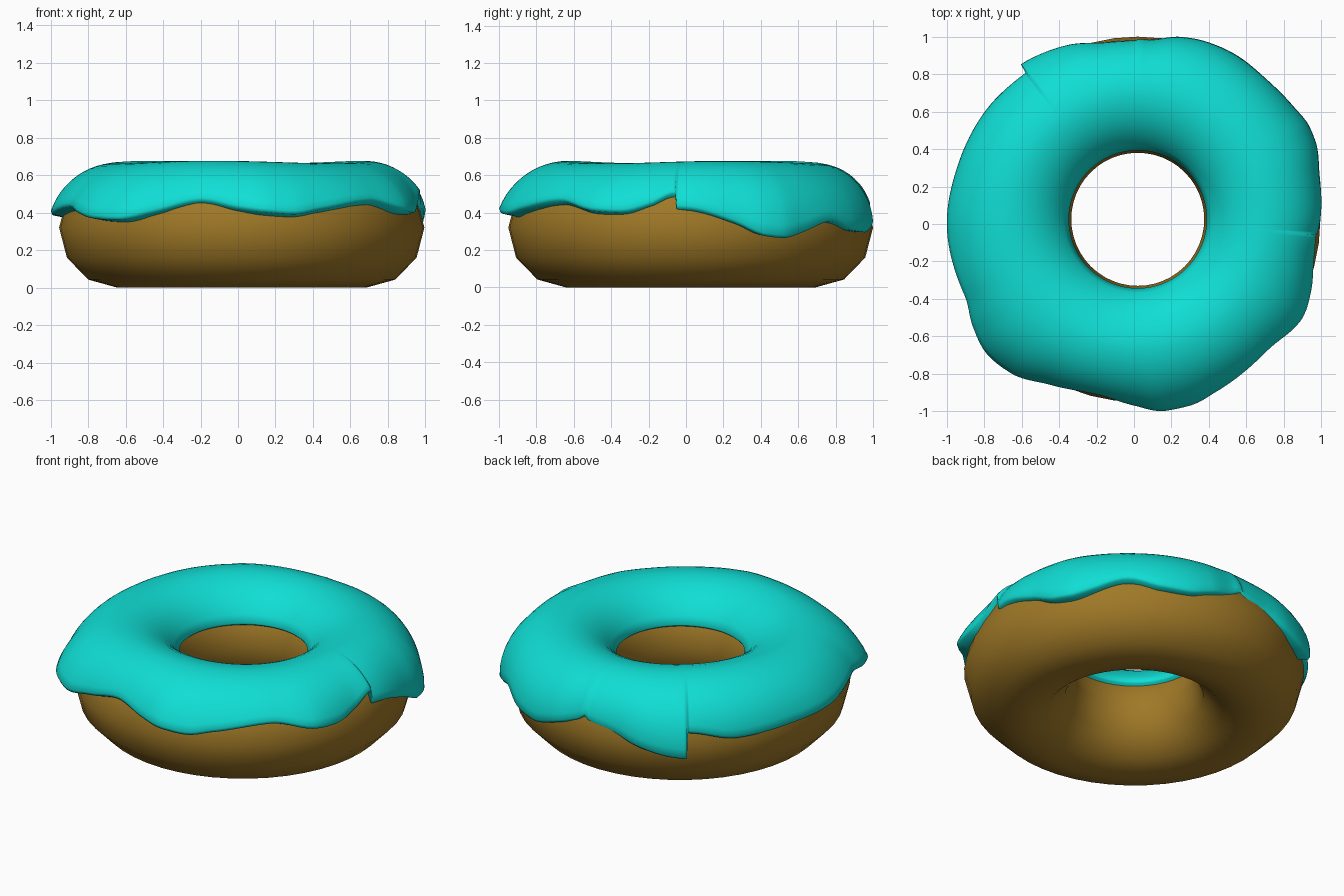
import bpy, bmesh, math

if "Cube" in bpy.data.objects:
    bpy.data.objects.remove(bpy.data.objects["Cube"])

CX, CY, CZ = 0.02, 0.025, 0.32      # ring centre
R = 0.665                           # ring major radius


def material(name, rgb):
    m = bpy.data.materials.new(name)
    m.diffuse_color = (*rgb, 1)
    m.use_nodes = True
    m.node_tree.nodes["Principled BSDF"].inputs["Base Color"].default_value = m.diffuse_color
    return m


def swept_ring(name, columns, closed_section, mat):
    """columns: list of (theta, [(radius, z), ...]) joined all the way round."""
    bm = bmesh.new()
    rings = [[bm.verts.new((CX + r * math.cos(a), CY + r * math.sin(a), z)) for r, z in sec]
             for a, sec in columns]
    n = len(rings[0])
    for i, ring in enumerate(rings):
        nxt = rings[(i + 1) % len(rings)]
        for j in range(n if closed_section else n - 1):
            k = (j + 1) % n
            bm.faces.new((ring[j], nxt[j], nxt[k], ring[k]))
    bmesh.ops.recalc_face_normals(bm, faces=bm.faces)
    for f in bm.faces:
        f.smooth = True
    me = bpy.data.meshes.new(name)
    bm.to_mesh(me)
    bm.free()
    me.materials.append(mat)
    ob = bpy.data.objects.new(name, me)
    bpy.context.collection.objects.link(ob)
    return ob


# Dough: twelve-sided section swept round
section = [(R + 0.31 * math.cos(k * math.pi / 6), CZ + 0.32 * math.sin(k * math.pi / 6))
           for k in range(12)]
swept_ring("dough", [(math.tau * i / 48, section) for i in range(48)], True,
           material("baked brown", (0.35, 0.19, 0.02)))

# Icing edge: angle in degrees, radius and height of the wavy outer lip
EDGE = [(0, .975, .435), (14, 1.0, .36), (23, 1.035, .29), (29, 1.042, .28),
        (36, 1.027, .31), (48, 1.016, .37), (59, 1.023, .32), (68, 1.018, .31),
        (77, 1.0, .35), (87, .96, .41), (90, .96, .45), (91, .955, .42),
        (100, .96, .39), (111, 1.0, .33), (122, 1.027, .29), (127, 1.036, .285),
        (127.5, .985, .43), (144, .998, .38), (163, 1.003, .395), (183, 1.02, .41),
        (204, 1.01, .45), (213, 1.05, .42), (222, 1.08, .39), (231, 1.063, .38),
        (242, 1.0, .42), (257, .96, .48), (269, .995, .44), (278, 1.033, .42),
        (286, 1.033, .41), (295, 1.01, .435), (315, .985, .48), (329, 1.025, .43),
        (338, 1.0, .42), (347, .965, .46), (355, .955, .52), (355.5, .96, .44)]
N = len(EDGE)


def key(i):
    a, r, z = EDGE[i % N]
    return a + 360 * (i // N), r, z


def slope(i, c):
    p, q, s = key(i - 1), key(i), key(i + 1)
    a, b = (q[c] - p[c]) / (q[0] - p[0]), (s[c] - q[c]) / (s[0] - q[0])
    return 2 * a * b / (a + b) if a * b > 0 else 0


def edge_at(deg, c):
    """Monotone cubic through the edge table."""
    i = max(k for k in range(N) if EDGE[k][0] <= deg)
    p, q = key(i), key(i + 1)
    h = q[0] - p[0]
    t = (deg - p[0]) / h
    return ((1 + 2 * t) * (1 - t) ** 2 * p[c] + t * t * (3 - 2 * t) * q[c]
            + h * t * (1 - t) ** 2 * slope(i, c) - h * t * t * (1 - t) * slope(i + 1, c))


def icing_section(deg):
    re, ze = edge_at(deg, 1), edge_at(deg, 2)
    phi_out, a_out = math.atan2(ze - CZ, re - R), math.hypot(ze - CZ, re - R)
    phi_in = math.radians(153)
    top = 0.35 + 0.007 * math.sin(math.radians(3 * deg + 40))
    polar = [(0.29, phi_in + 0.03), (0.325, phi_in + 0.02)]      # inner lip
    for k in range(7):                                           # hole side up to the crown
        t = 1 - k / 7
        polar.append((top + (0.334 - top) * t, math.pi / 2 + (phi_in - math.pi / 2) * t))
    for k in range(13):                                          # crown out to the lip
        t = k / 12
        polar.append((top + (a_out - top) * t * t, math.pi / 2 + (phi_out - math.pi / 2) * t))
    polar += [(a_out - 0.012, phi_out - 0.045), (0.29, phi_out - 0.05)]   # rounded lip
    return [(R + a * math.cos(p), CZ + a * math.sin(p)) for a, p in polar]


# Icing: open shell draped over the dough
angles = sorted(set([2.0 * i for i in range(180)] + [float(e[0]) for e in EDGE]))
icing = swept_ring("icing", [(math.radians(d), icing_section(d)) for d in angles], False,
                   material("turquoise icing", (0.005, 0.73, 0.66)))

# Make sure the open shell faces outwards (crown normals up)
if sum(p.normal.z * p.area for p in icing.data.polygons) < 0:
    icing.data.flip_normals()
